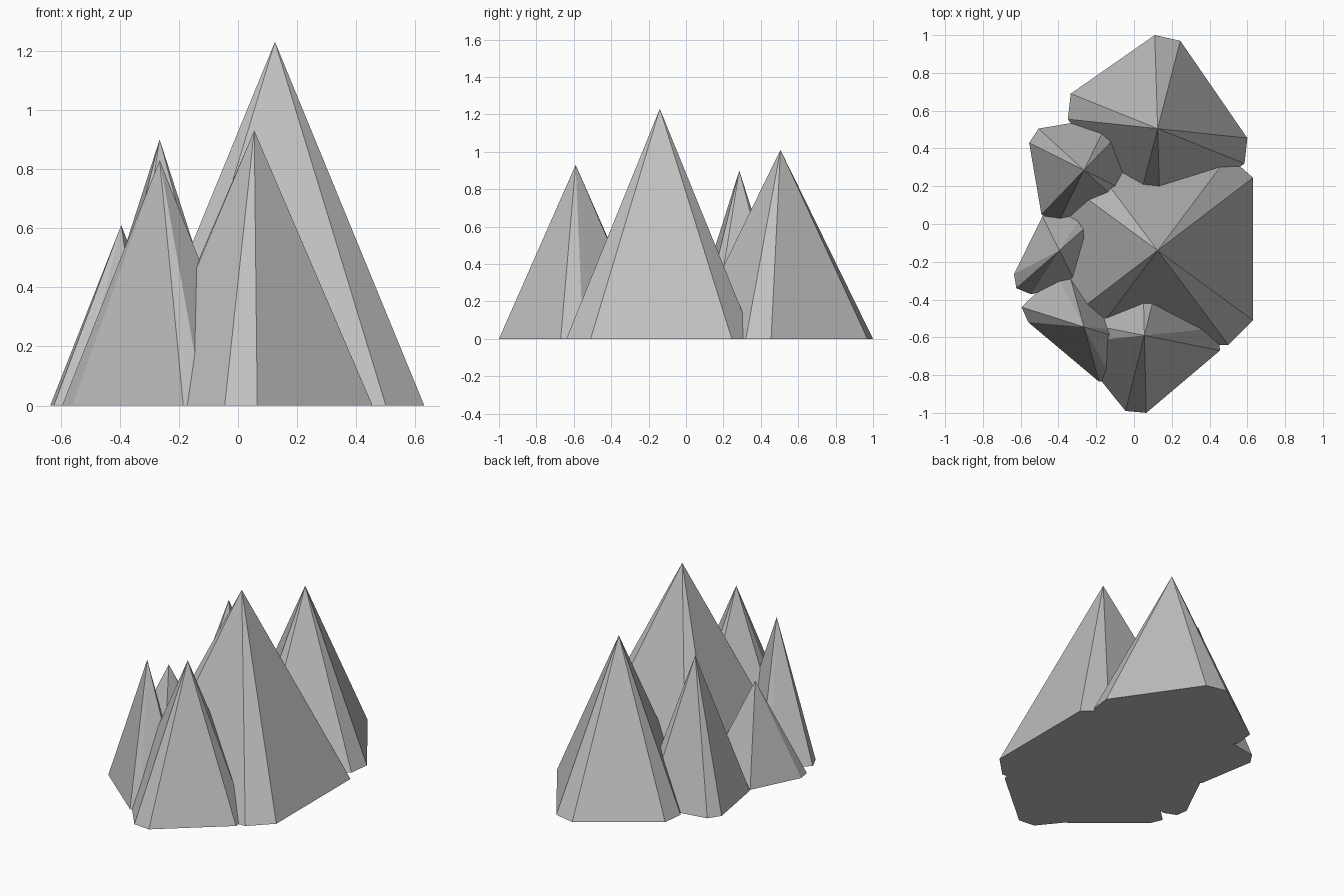
import bpy, bmesh, math

cube = bpy.data.objects.get("Cube")
if cube:
    bpy.data.objects.remove(cube, do_unlink=True)

rock = bpy.data.materials.new("rock_grey")
rock.use_nodes = True
colour = (0.53, 0.53, 0.53, 1)
rock.diffuse_color = colour
rock.node_tree.nodes["Principled BSDF"].inputs["Base Color"].default_value = colour


def peak(name, apex, half):
    """Eight-sided pyramid; half its base corners are given, the rest are opposite them."""
    corners = half + [(-x, -y) for x, y in half]
    corners.sort(key=lambda c: math.atan2(c[1], c[0]))
    bm = bmesh.new()
    base = [bm.verts.new((apex[0] + x, apex[1] + y, 0)) for x, y in corners]
    tip = bm.verts.new(apex)
    bm.faces.new(base[::-1])
    for i, v in enumerate(base):
        bm.faces.new((v, base[(i + 1) % len(base)], tip))
    mesh = bpy.data.meshes.new(name)
    bm.to_mesh(mesh)
    bm.free()
    mesh.materials.append(rock)
    bpy.context.collection.objects.link(bpy.data.objects.new(name, mesh))


# Tallest peak in the middle
peak("main_peak", (0.125, -0.14, 1.23),
     [(0.505, 0.385), (0.505, -0.37), (0.375, -0.5), (-0.375, -0.5)])

# Wide peak behind it
peak("back_peak", (0.125, 0.505, 1.01),
     [(-0.015, 0.495), (0.12, 0.465), (0.475, -0.05), (0.46, -0.185)])

# Peak at the front
peak("front_peak", (0.055, -0.59, 0.93),
     [(0.01, -0.41), (-0.1, -0.4), (0.4, -0.08), (0.39, 0.04)])

# Smaller peaks along one side
peak("front_side_peak", (-0.265, -0.545, 0.83),
     [(-0.33, 0.105), (-0.295, 0.025), (0.08, -0.29), (0.15, -0.28)])
peak("back_side_peak", (-0.265, 0.285, 0.9),
     [(-0.29, 0.145), (-0.24, 0.22), (0.14, 0.285), (0.225, 0.235)])
peak("low_side_peak", (-0.395, -0.14, 0.61),
     [(-0.24, -0.125), (-0.228, -0.2), (-0.15, -0.232), (0.09, -0.18)])
